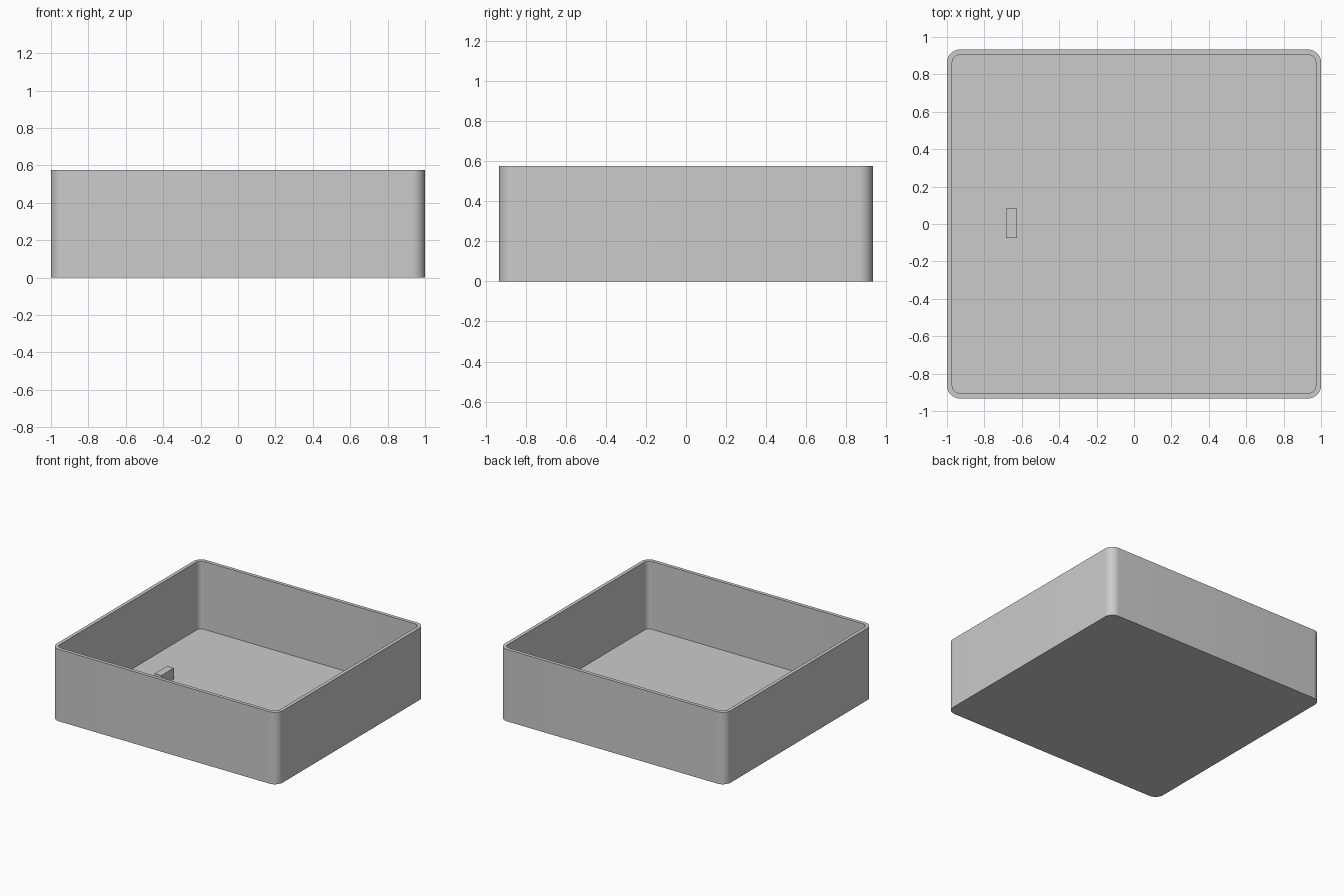
import bpy, bmesh
from math import cos, sin, pi, radians

cube = bpy.data.objects.get("Cube")
if cube:
    bpy.data.objects.remove(cube, do_unlink=True)

HALF_X, HALF_Y, HEIGHT = 1.0, 0.933, 0.575
WALL, FLOOR, RADIUS, STEPS = 0.028, 0.032, 0.07, 12

grey = bpy.data.materials.new("grey plastic")
grey.use_nodes = True
grey.diffuse_color = (0.6, 0.6, 0.6, 1)
grey.node_tree.nodes["Principled BSDF"].inputs["Base Color"].default_value = (0.6, 0.6, 0.6, 1)


def rounded_ring(bm, inset, z):
    """Rounded rectangle of vertices, counter-clockwise from above."""
    r = RADIUS - inset
    cx, cy = HALF_X - RADIUS, HALF_Y - RADIUS
    ring = []
    for quarter, (sx, sy) in enumerate([(1, 1), (-1, 1), (-1, -1), (1, -1)]):
        for i in range(STEPS + 1):
            a = (quarter + i / STEPS) * pi / 2
            ring.append(bm.verts.new((sx * cx + r * cos(a), sy * cy + r * sin(a), z)))
    return ring


def finish(bm, name):
    bmesh.ops.recalc_face_normals(bm, faces=bm.faces)
    mesh = bpy.data.meshes.new(name)
    bm.to_mesh(mesh)
    bm.free()
    mesh.materials.append(grey)
    obj = bpy.data.objects.new(name, mesh)
    bpy.context.collection.objects.link(obj)
    return obj


# Open tray: outer wall, rim, inner wall, closed by the base and the floor
bm = bmesh.new()
rings = [rounded_ring(bm, inset, z) for inset, z in
         [(0, 0), (0, HEIGHT), (WALL, HEIGHT), (WALL, FLOOR)]]
for low, high in zip(rings, rings[1:]):
    for i in range(len(low)):
        j = (i + 1) % len(low)
        bm.faces.new((low[i], low[j], high[j], high[i]))
bm.faces.new(rings[0][::-1])
bm.faces.new(rings[-1])
tray = finish(bm, "open_tray")
bpy.ops.object.select_all(action="DESELECT")
tray.select_set(True)
bpy.context.view_layer.objects.active = tray
bpy.ops.object.shade_smooth_by_angle(angle=radians(30))

# Small block standing on the floor
bm = bmesh.new()
bmesh.ops.create_cube(bm, size=1)
low, high = FLOOR - 0.01, 0.12
bmesh.ops.scale(bm, vec=(0.06, 0.158, high - low), verts=bm.verts)
bmesh.ops.translate(bm, vec=(-0.655, 0.004, (low + high) / 2), verts=bm.verts)
finish(bm, "floor_block")
